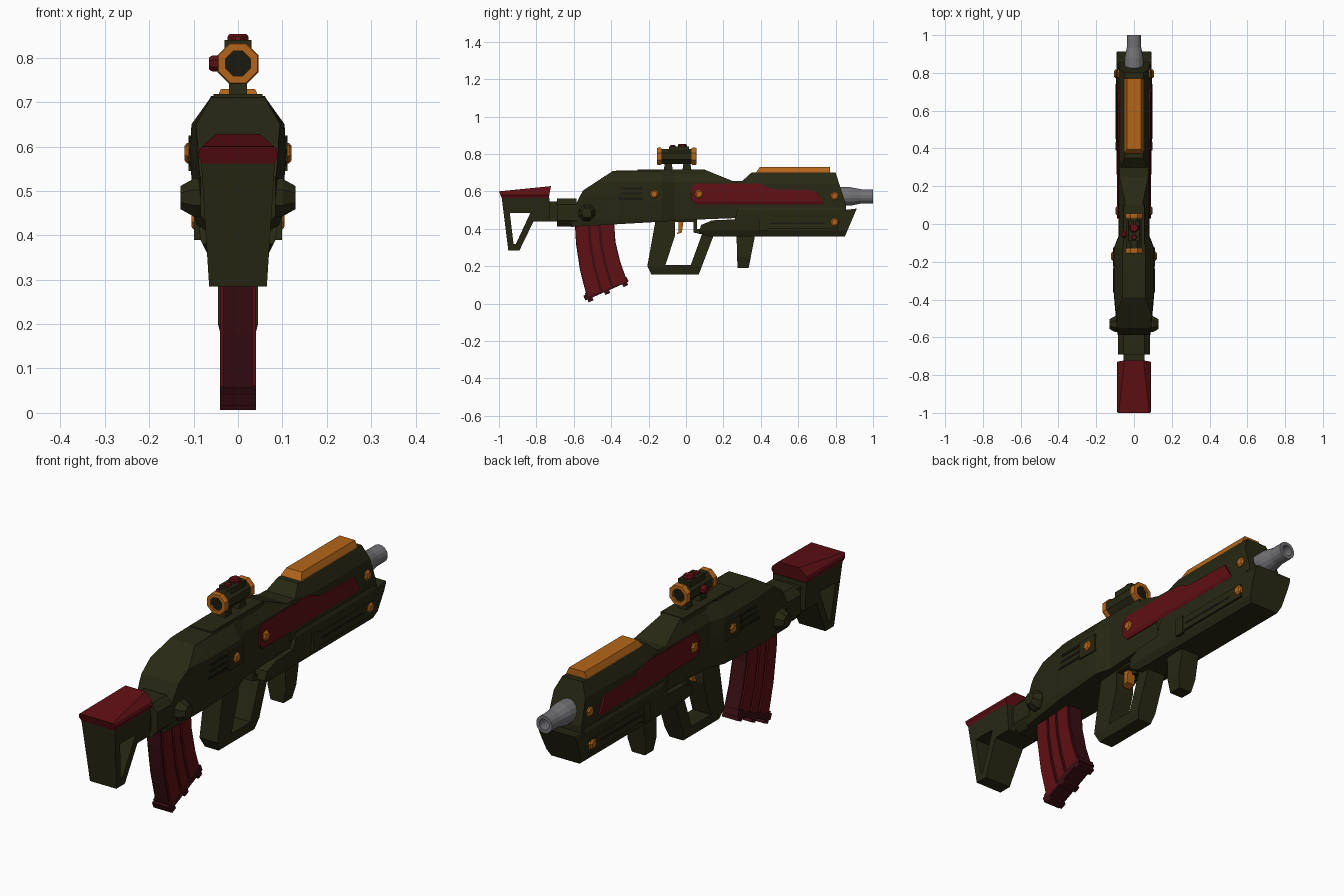
import bpy, bmesh, math
from mathutils import Vector

cube = bpy.data.objects.get("Cube")
if cube:
    bpy.data.objects.remove(cube)


def material(name, rgb):
    m = bpy.data.materials.new(name)
    m.use_nodes = True
    m.diffuse_color = (*rgb, 1)
    m.node_tree.nodes["Principled BSDF"].inputs["Base Color"].default_value = (*rgb, 1)
    return m


GREEN = material("dark olive", (0.021, 0.021, 0.007))
SHADE = material("deep olive", (0.01, 0.01, 0.005))
RED = material("deep red", (0.115, 0.005, 0.007))
MAROON = material("maroon", (0.04, 0.004, 0.006))
ORANGE = material("burnt orange", (0.46, 0.13, 0.01))
GREY = material("steel grey", (0.17, 0.17, 0.18))


def finish(name, bm, mat):
    bmesh.ops.recalc_face_normals(bm, faces=bm.faces)
    mesh = bpy.data.meshes.new(name)
    bm.to_mesh(mesh)
    bm.free()
    mesh.materials.append(mat)
    obj = bpy.data.objects.new(name, mesh)
    bpy.context.collection.objects.link(obj)
    return obj


def lerp(table, v):
    """Piecewise linear lookup in sorted (key, value) pairs."""
    if v <= table[0][0]:
        return table[0][1]
    for (a, p), (b, q) in zip(table, table[1:]):
        if v <= b:
            return p + (q - p) * (v - a) / (b - a)
    return table[-1][1]


def slab(name, mat, outline, widths, hole=None, scale=((0, 1),)):
    """Side profile (y, z) spread to a half width that varies with z and y."""
    if isinstance(widths, float):
        widths = ((0, widths),)
    bm = bmesh.new()
    for loop in [outline] + ([hole] if hole else []):
        vs = [bm.verts.new((-1, y, z)) for y, z in loop]
        for a, b in zip(vs, vs[1:] + vs[:1]):
            bm.edges.new((a, b))
    bmesh.ops.triangle_fill(bm, use_beauty=True, use_dissolve=False,
                            edges=bm.edges[:], normal=(1, 0, 0))
    ext = bmesh.ops.extrude_face_region(bm, geom=bm.faces[:], use_keep_orig=True)
    for v in ext["geom"]:
        if isinstance(v, bmesh.types.BMVert):
            v.co.x = 1
    cuts = [((0, 0, z), (0, 0, 1)) for z, _ in widths]
    cuts += [((0, y, 0), (0, 1, 0)) for y, _ in scale]
    for co, no in cuts:
        bmesh.ops.bisect_plane(bm, geom=bm.verts[:] + bm.edges[:] + bm.faces[:],
                               dist=1e-5, plane_co=co, plane_no=no)
    for v in bm.verts:
        v.co.x = math.copysign(lerp(widths, v.co.z) * lerp(scale, v.co.y), v.co.x)
    return finish(name, bm, mat)


def box(name, mat, y0, y1, z0, z1, w):
    return slab(name, mat, [(y0, z0), (y1, z0), (y1, z1), (y0, z1)], w)


def lathe(name, mat, centre, axis, profile, seg=8):
    """Turn (radius, distance) pairs around an axis through centre."""
    axis = Vector(axis)
    u = axis.orthogonal().normalized()
    w = axis.cross(u)
    bm = bmesh.new()
    rings = []
    for r, t in profile:
        ring = []
        for i in range(seg):
            a = math.tau * (i + 0.5) / seg
            ring.append(bm.verts.new(Vector(centre) + axis * t
                                     + r * (u * math.cos(a) + w * math.sin(a))))
        rings.append(ring)
    for p, q in zip(rings, rings[1:]):
        for i in range(seg):
            j = (i + 1) % seg
            bm.faces.new((p[i], p[j], q[j], q[i]))
    bmesh.ops.remove_doubles(bm, verts=bm.verts, dist=1e-5)
    return finish(name, bm, mat)


# Receiver: broad at the rear, narrow in the middle
slab("receiver", GREEN,
     [(-.615, .41), (-.6, .51), (-.575, .56), (-.55, .605), (-.39, .71), (.1, .716),
      (.25, .655), (.34, .65), (.34, .46), (.08, .45)],
     ((.41, .09), (.45, .1), (.58, .108), (.65, .105), (.71, .062)),
     scale=((-.61, .8), (-.36, 1), (-.13, 1), (-.06, .75), (.3, .75)))
box("top_ridge", GREEN, -.26, .1, .66, .718, .055)
box("bolt_plate", GREEN, -.225, -.125, .545, .625, .112)
for i in range(3):
    z = .555 + .027 * i
    box("vent_slot", SHADE, -.36 + .01 * i, -.235, z, z + .012, .11)

# Upper and lower front housing
slab("upper_housing", GREEN,
     [(.25, .49), (.25, .655), (.3, .655), (.35, .7), (.8, .7), (.855, .53), (.855, .49)],
     ((.5, .084), (.64, .078), (.7, .05)))
slab("lower_handguard", GREEN,
     [(.07, .38), (.08, .42), (.14, .445), (.26, .45), (.28, .515), (.84, .515),
      (.845, .5), (.913, .508), (.85, .36), (.11, .36)],
     ((.36, .07), (.39, .085), (.47, .093), (.5, .093), (.515, .086)))
box("handguard_bar", GREEN, .43, .81, .4, .46, .096)
box("handguard_clip", GREEN, .39, .435, .39, .47, .099)
box("bar_groove", SHADE, .45, .74, .425, .434, .0975)
slab("front_grip", GREEN, [(.27, .37), (.275, .19), (.335, .19), (.37, .37)],
     ((.19, .032), (.25, .045)))
slab("top_rail", ORANGE, [(.37, .695), (.395, .73), (.77, .73), (.77, .695)],
     ((.705, .05), (.73, .038)))
slab("side_panels", RED,
     [(.03, .555), (.05, .53), (.74, .53), (.695, .605), (.46, .612), (.39, .642),
      (.05, .642), (.03, .62)],
     ((.53, .083), (.545, .089), (.59, .089), (.642, .082)))

# Barrel with an open muzzle
lathe("barrel", GREY, (0, 0, .573), (0, 1, 0),
      [(0, .8), (.05, .8), (.05, .88), (.039, .935), (.039, 1), (.024, 1), (.024, .93), (0, .93)],
      16)

# Hexagonal bolts and round pins on both sides
for s in (-1, 1):
    for y, z, x in ((-.17, .585, .11), (.07, .585, .087), (.795, .575, .08), (.795, .435, .094)):
        lathe("side_bolt", ORANGE, (s * x, y, z), (s, 0, 0),
              [(0, -.02), (.024, -.02), (.024, .005), (.016, .011), (0, .011)], 6)
    lathe("rear_pin", GREEN, (0, -.53, .485), (s, 0, 0),
          [(0, .06), (.046, .06), (.046, .1), (.028, .13), (0, .13)])

# Trigger guard with grip, and trigger
slab("grip_guard", GREEN,
     [(-.16, .46), (-.207, .2), (-.185, .155), (.068, .155), (.15, .37), (.12, .4),
      (.06, .4), (.06, .46)],
     ((.155, .034), (.2, .045)),
     [(-.06, .435), (-.06, .36), (-.11, .205), (.025, .205), (.085, .37), (.04, .38), (.04, .435)])
slab("trigger", ORANGE, [(-.04, .45), (-.04, .385), (-.052, .37), (-.022, .38), (-.012, .45)], .02)

# Stock: connecting tube, open frame and shoulder pad
box("stock_collar", GREEN, -.69, -.585, .412, .562,
    ((.412, .055), (.445, .085), (.53, .085), (.562, .055)))
box("stock_tube", GREEN, -.76, -.68, .44, .545, .055)
slab("stock_frame", GREEN,
     [(-.985, .565), (-.95, .285), (-.89, .285), (-.815, .44), (-.73, .44), (-.73, .565)],
     ((.285, .065), (.565, .083)),
     [(-.942, .485), (-.922, .318), (-.91, .318), (-.832, .485)])
slab("shoulder_pad", RED, [(-1, .6), (-.722, .628), (-.735, .558), (-.985, .562)],
     ((.558, .08), (.58, .09), (.596, .086), (.628, .05)))

# Curved magazine: dark core with raised red bands
REAR = [(-.595, .44), (-.588, .32), (-.567, .18), (-.53, .035)]
FRONT = [(-.385, .44), (-.377, .33), (-.352, .225), (-.315, .12)]


def across(t):
    return [tuple(Vector(a).lerp(Vector(b), t)) for a, b in zip(REAR, FRONT)]


slab("magazine_core", MAROON, REAR + FRONT[::-1], .033)
for t0, t1 in ((.03, .33), (.39, .6), (.66, .97)):
    slab("magazine_band", RED, across(t0) + across(t1)[::-1], .04)
low, high = Vector((-.54, .022)), Vector((-.305, .125))
step = (high - low).normalized()
up = Vector((-step.y, step.x))


def plate(name, a, b, h0, h1, w):
    pts = [low + step * a + up * h0, low + step * b + up * h0,
           low + step * b + up * h1, low + step * a + up * h1]
    slab(name, MAROON, [tuple(p) for p in pts], w)


plate("magazine_base", 0, .252, -.006, .022, .04)
for a in (.012, .11, .215):
    plate("base_rib", a, a + .028, -.022, .03, .04)

# Sight: eight sided tube, end rings, lenses, knobs and mounts
SIGHT = (0, 0, .787)
Y = (0, 1, 0)
lathe("sight_tube", GREEN, SIGHT, Y, [(0, -.135), (.044, -.135), (.044, .035), (0, .035)])
for y in (-.155, .03):
    lathe("sight_ring", ORANGE, SIGHT, Y,
          [(.03, y), (.047, y), (.05, y + .005), (.05, y + .02), (.047, y + .025),
           (.03, y + .025), (.03, y)])
for y in (-.146, .04):
    lathe("sight_lens", SHADE, SIGHT, Y, [(0, y), (.031, y), (.031, y + .006), (0, y + .006)])
box("sight_cap", GREEN, -.09, .015, .8, .84, .03)
KNOB = [(0, 0), (.026, 0), (.026, .015), (.02, .022), (0, .022)]
lathe("top_knob", RED, (0, -.02, .832), (0, 0, 1), KNOB)
lathe("small_knob", RED, (0, -.07, .832), (0, 0, 1), [(r * .6, t * .7) for r, t in KNOB])
lathe("side_knob", RED, (-.043, -.055, .787), (-1, 0, 0), [(r * .75, t) for r, t in KNOB])
for y in (-.095, .005):
    slab("sight_mount", GREEN, [(y - .025, .705), (y + .025, .705), (y + .018, .755),
                                (y - .018, .755)], .02)
